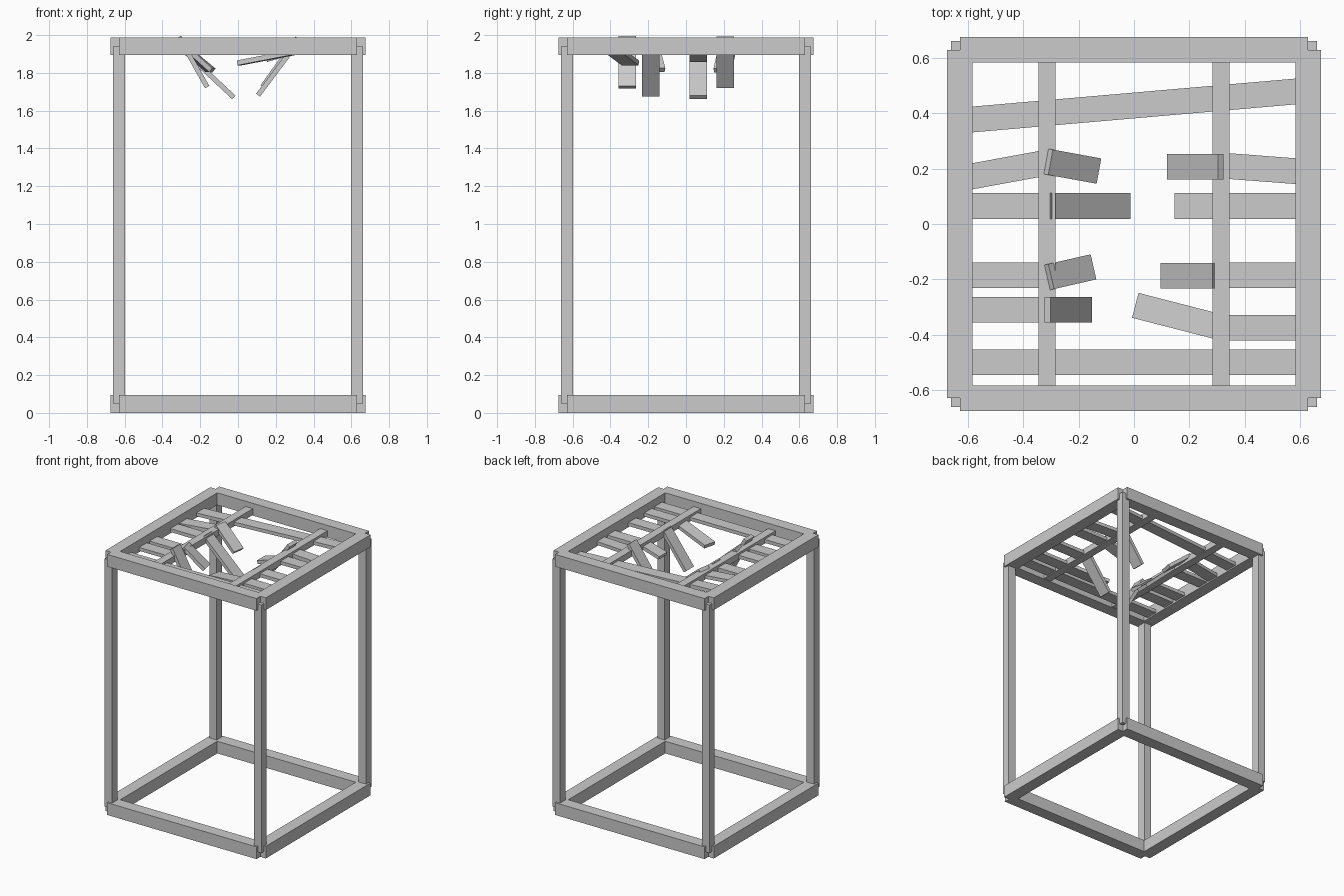
import bpy
from mathutils import Vector, Matrix

cube = bpy.data.objects.get("Cube")
if cube:
    bpy.data.objects.remove(cube, do_unlink=True)

grey = bpy.data.materials.new("plain grey")
grey.use_nodes = True
colour = (0.6, 0.6, 0.6, 1)
grey.diffuse_color = colour
grey.node_tree.nodes["Principled BSDF"].inputs["Base Color"].default_value = colour


def bar(name, start, end, width, thick):
    """Rectangular timber running between two centre points."""
    a, b = Vector(start), Vector(end)
    along = (b - a).normalized()
    ref = Vector((0, 1, 0)) if abs(along.z) > 0.99 else Vector((0, 0, 1))
    side = ref.cross(along).normalized()
    up = along.cross(side)
    bpy.ops.mesh.primitive_cube_add(size=1)
    ob = bpy.context.object
    ob.name = name
    rot = Matrix((along, side, up)).transposed()
    size = Matrix.Diagonal(((b - a).length, width, thick))
    ob.data.transform(Matrix.Translation((a + b) / 2) @ (rot @ size).to_4x4())
    ob.data.materials.append(grey)


# Top and bottom square frames
HALF, MID = 0.63, 0.63
for level, z in (("bottom", 0.047), ("top", 1.94)):
    for s, fb, lr in ((-1, "front", "right"), (1, "back", "left")):
        bar(f"{level}_{fb}_rail", (-HALF, s * MID, z), (HALF, s * MID, z), 0.092, 0.093)
        bar(f"{level}_{lr}_rail", (s * MID, -HALF, z), (s * MID, HALF, z), 0.092, 0.093)

# Corner posts
for sx, lr in ((-1, "right"), (1, "left")):
    for sy, fb in ((-1, "front"), (1, "back")):
        bar(f"{fb}_{lr}_post", (sx * MID, sy * MID, 0.05), (sx * MID, sy * MID, 1.94), 0.063, 0.063)
    # Joist across the top frame
    bar(f"{lr}_joist", (sx * 0.315, -0.62, 1.922), (sx * 0.315, 0.62, 1.922), 0.062, 0.048)

PLANK, THICK, Z = 0.093, 0.026, 1.917

# Unbroken planks spanning the frame
bar("front_plank", (-0.6, -0.5, Z), (0.6, -0.5, Z), PLANK, THICK)
bar("back_plank", (-0.6, 0.377, Z), (0.6, 0.481, Z), PLANK, THICK)

# Broken plank stubs: side, outer y, inner y
stubs = [(-1, 0.065, 0.065), (-1, 0.17, 0.225), (-1, -0.185, -0.185), (-1, -0.31, -0.31),
         (1, 0.065, 0.065), (1, 0.19, 0.213), (1, -0.185, -0.185), (1, -0.375, -0.375)]
for i, (s, outer, inner) in enumerate(stubs):
    bar(f"plank_stub_{i + 1}", (s * 0.6, outer, Z), (s * 0.3, inner, Z), PLANK, THICK)

# Snapped ends hanging from the joists
hanging = [((-0.31, 0.065, 1.94), (-0.022, 0.065, 1.67)),
           ((-0.313, -0.31, 1.99), (-0.163, -0.31, 1.725)),
           ((-0.31, 0.225, 1.957), (-0.135, 0.193, 1.813)),
           ((-0.308, -0.192, 1.953), (-0.155, -0.157, 1.815)),
           ((0.3, -0.187, 1.94), (0.106, -0.187, 1.682)),
           ((0.314, 0.207, 1.985), (0.13, 0.207, 1.727)),
           ((0.31, 0.065, 1.918), (0.15, 0.065, 1.87)),
           ((0.31, -0.373, 1.911), (0.007, -0.295, 1.853))]
for i, (start, end) in enumerate(hanging):
    bar(f"hanging_plank_{i + 1}", start, end, PLANK, THICK)
